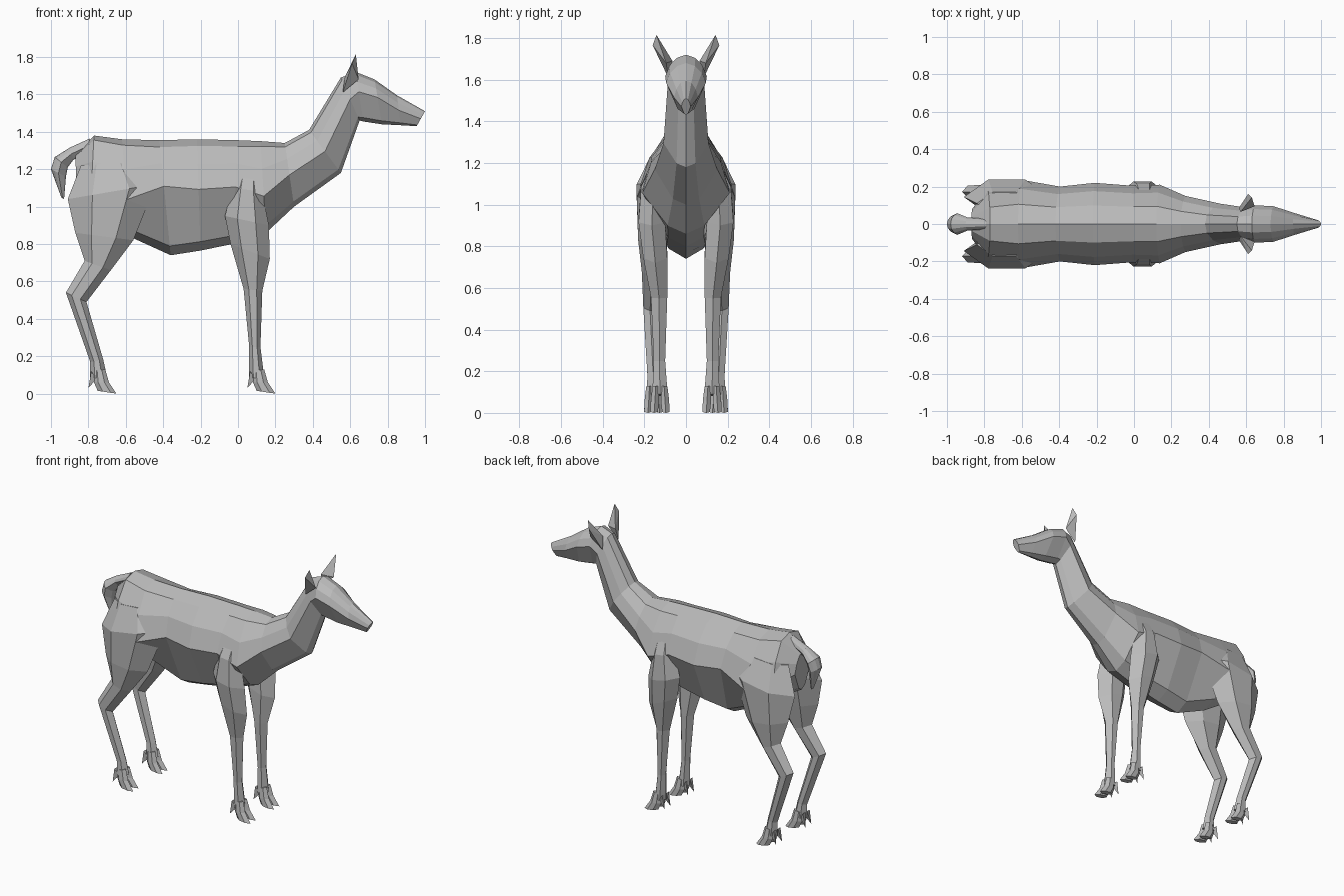
import bpy
import bmesh

if "Cube" in bpy.data.objects:
    bpy.data.objects.remove(bpy.data.objects["Cube"], do_unlink=True)

GREY = (0.5, 0.5, 0.5, 1.0)
coat = bpy.data.materials.new("grey coat")
coat.use_nodes = True
coat.diffuse_color = GREY
coat.node_tree.nodes["Principled BSDF"].inputs["Base Color"].default_value = GREY


def finish(name, bm, mirrored=False):
    """Turn a bmesh into a flat shaded object, optionally mirrored across y."""
    bmesh.ops.recalc_face_normals(bm, faces=bm.faces)
    mesh = bpy.data.meshes.new(name)
    bm.to_mesh(mesh)
    bm.free()
    mesh.materials.append(coat)
    obj = bpy.data.objects.new(name, mesh)
    bpy.context.scene.collection.objects.link(obj)
    if mirrored:
        mirror = obj.modifiers.new("both sides", 'MIRROR')
        mirror.use_axis = (False, True, False)
    return obj


def loft(bm, rings):
    """Skin equal rings of points with quads and close both ends."""
    loops = [[bm.verts.new(p) for p in ring] for ring in rings]
    count = len(loops[0])
    for a, b in zip(loops, loops[1:]):
        for i in range(count):
            j = (i + 1) % count
            bm.faces.new((a[i], a[j], b[j], b[i]))
    bm.faces.new(loops[0])
    bm.faces.new(loops[-1])


def trunk_ring(xt, zt, xb, zb, width, widest):
    """Symmetric section from a top point to a bottom point."""
    half = [(0.45, 0.06), (0.8, widest * 0.5), (1, widest), (0.42, 0.92)]
    section = [(0, 0)] + half + [(0, 1)] + [(-s, t) for s, t in reversed(half)]
    return [(xt + (xb - xt) * t, s * width, zt + (zb - zt) * t) for s, t in section]


def limb_ring(xa, za, xb, zb, inner, outer):
    """Six sided section from a back point to a front point."""
    mid = (inner + outer) / 2
    section = [(0, mid), (0.28, outer), (0.7, outer), (1, mid), (0.7, inner), (0.28, inner)]
    return [(xa + (xb - xa) * t, y, za + (zb - za) * t) for t, y in section]


def hull(bm, points):
    verts = [bm.verts.new(p) for p in points]
    bmesh.ops.convex_hull(bm, input=verts)


# Torso, neck and head as one skin from rump to nose
bm = bmesh.new()
loft(bm, [trunk_ring(*r) for r in (
    (-0.87, 1.28, -0.86, 1.02, 0.08, 0.5),
    (-0.77, 1.38, -0.79, 0.98, 0.2, 0.7),
    (-0.62, 1.36, -0.58, 0.84, 0.235, 0.62),
    (-0.42, 1.355, -0.36, 0.74, 0.2, 0.4),
    (-0.22, 1.36, -0.2, 0.765, 0.22, 0.45),
    (0, 1.355, -0.03, 0.8, 0.205, 0.45),
    (0.12, 1.35, 0.15, 0.86, 0.21, 0.6),
    (0.25, 1.34, 0.3, 1.0, 0.15, 0.5),
    (0.38, 1.41, 0.55, 1.18, 0.108, 0.5),
    (0.55, 1.69, 0.65, 1.46, 0.088, 0.5),
    (0.63, 1.72, 0.67, 1.455, 0.1, 0.4),
    (0.73, 1.68, 0.77, 1.44, 0.095, 0.4),
    (0.85, 1.595, 0.87, 1.435, 0.058, 0.5),
    (1.0, 1.51, 0.955, 1.43, 0.022, 0.5))])
finish("body_and_head", bm)

# Tail, hanging from the rump
bm = bmesh.new()
loft(bm, [trunk_ring(*r, 0.5) for r in (
    (-0.79, 1.365, -0.82, 1.28, 0.03),
    (-0.9, 1.315, -0.88, 1.25, 0.035),
    (-0.98, 1.265, -0.91, 1.21, 0.058),
    (-1.0, 1.2, -0.92, 1.16, 0.05),
    (-0.945, 1.05, -0.93, 1.04, 0.01))])
finish("tail", bm)

# Ears
bm = bmesh.new()
hull(bm, [(0.56, 0.085, 1.61), (0.645, 0.095, 1.68), (0.57, 0.065, 1.69),
          (0.61, 0.16, 1.765), (0.63, 0.142, 1.815)])
finish("ears", bm, mirrored=True)

# Legs
legs = {
    "hind_legs": (
        (-0.84, 1.22, -0.54, 1.24, 0.05, 0.17),
        (-0.91, 1.04, -0.44, 1.12, 0.05, 0.238),
        (-0.87, 0.86, -0.56, 0.82, 0.09, 0.23),
        (-0.82, 0.71, -0.68, 0.66, 0.12, 0.212),
        (-0.92, 0.54, -0.81, 0.49, 0.14, 0.205),
        (-0.79, 0.17, -0.72, 0.18, 0.13, 0.185),
        (-0.79, 0.08, -0.7, 0.09, 0.12, 0.19)),
    "front_legs": (
        (0, 1.22, 0.12, 1.2, 0.08, 0.16),
        (-0.03, 1.1, 0.13, 1.08, 0.1, 0.215),
        (-0.07, 0.95, 0.165, 0.9, 0.1, 0.228),
        (-0.04, 0.8, 0.17, 0.72, 0.09, 0.205),
        (0.03, 0.56, 0.13, 0.55, 0.09, 0.168),
        (0.06, 0.25, 0.12, 0.25, 0.1, 0.155),
        (0.06, 0.08, 0.14, 0.09, 0.088, 0.162)),
}
for name, rings in legs.items():
    bm = bmesh.new()
    loft(bm, [limb_ring(*r) for r in rings])
    finish(name, bm, mirrored=True)

# Cloven hooves: two toes and two dew claws per foot
for name, x, y in (("hind_hooves", -0.75, 0.155), ("front_hooves", 0.1, 0.125)):
    bm = bmesh.new()
    for side in (-1, 1):
        near, far = y + side * 0.004, y + side * 0.036
        loft(bm, [limb_ring(x - 0.02, 0.12, x + 0.04, 0.13, near, far),
                  limb_ring(x - 0.02, 0.06, x + 0.06, 0.06, near, far + side * 0.008),
                  limb_ring(x, 0.015, x + 0.1, 0, near + side * 0.006, far + side * 0.01)])
        claw = y + side * 0.022
        hull(bm, [(x - 0.035, claw - 0.014, 0.12), (x - 0.035, claw + 0.014, 0.12),
                  (x - 0.005, claw, 0.08), (x - 0.05, claw + side * 0.01, 0.03)])
    finish(name, bm, mirrored=True)
